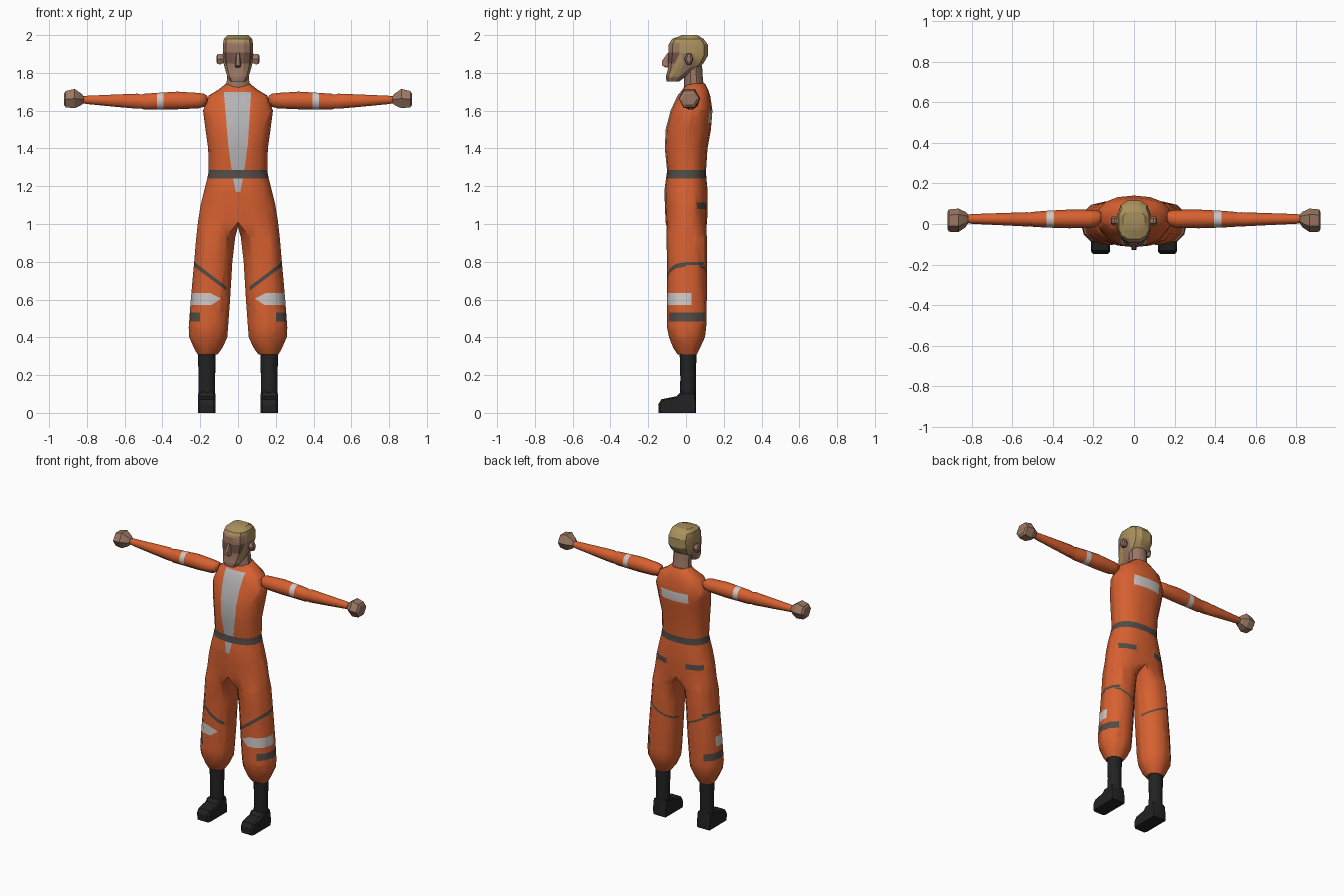
import bpy, bmesh, math
from mathutils import Vector

if "Cube" in bpy.data.objects:
    bpy.data.objects.remove(bpy.data.objects["Cube"])

COLOURS = {
    "orange_cloth": (0.68, 0.118, 0.03), "grey_shirt": (0.46, 0.45, 0.45),
    "pale_patch": (0.62, 0.58, 0.56), "dark_strap": (0.085, 0.072, 0.062),
    "black_boot": (0.016, 0.016, 0.016), "skin": (0.33, 0.185, 0.125),
    "blond_hair": (0.40, 0.285, 0.11), "eye_shade": (0.17, 0.085, 0.065),
}
MATS = {}
for key, rgb in COLOURS.items():
    MATS[key] = bpy.data.materials.new(key)
    MATS[key].diffuse_color = (*rgb, 1)


def finish(bm, name, mats, angle=40):
    bmesh.ops.recalc_face_normals(bm, faces=bm.faces)
    me = bpy.data.meshes.new(name)
    bm.to_mesh(me)
    bm.free()
    for m in mats:
        me.materials.append(MATS[m])
    ob = bpy.data.objects.new(name, me)
    bpy.context.collection.objects.link(ob)
    if angle:
        bpy.ops.object.select_all(action='DESELECT')
        ob.select_set(True)
        bpy.context.view_layer.objects.active = ob
        bpy.ops.object.shade_smooth_by_angle(angle=math.radians(angle))
    return ob


def spow(v, e):
    return math.copysign(abs(v) ** e, v)


def ring_z(z, cx, rx, y0, y1, n, start=0.0, e=1.0):
    """Horizontal ring; index 0 faces the front when start is 0."""
    pts = []
    for i in range(n):
        a = start + 2 * math.pi * i / n
        pts.append((cx + rx * spow(math.sin(a), e),
                    (y0 + y1) / 2 - (y1 - y0) / 2 * spow(math.cos(a), e), z))
    return pts


def ring_x(x, zc, rz, yc, ry, n):
    return [(x, yc + ry * math.cos(2 * math.pi * i / n),
             zc + rz * math.sin(2 * math.pi * i / n)) for i in range(n)]


def bridge(bm, a, b):
    n = len(a)
    for i in range(n):
        bm.faces.new((a[i], a[(i + 1) % n], b[(i + 1) % n], b[i]))


def loft(bm, rings, start=None, cap0=True, cap1=True):
    loops = [[bm.verts.new(p) for p in r] for r in rings]
    if start:
        loops.insert(0, start)
    for a, b in zip(loops, loops[1:]):
        bridge(bm, a, b)
    if cap0:
        bm.faces.new(loops[0])
    if cap1:
        bm.faces.new(loops[-1])
    return loops


def paint(bm, mat, poly, axes=(0, 2), limits=()):
    """Cut a convex outline into the surface and colour the faces inside it."""
    planes = [(Vector(c), Vector(n)) for c, n in limits]
    mid = [sum(p[k] for p in poly) / len(poly) for k in (0, 1)]
    for p, q in zip(poly, poly[1:] + poly[:1]):
        n2 = (q[1] - p[1], p[0] - q[0])
        if n2[0] * (mid[0] - p[0]) + n2[1] * (mid[1] - p[1]) > 0:
            n2 = (-n2[0], -n2[1])
        co, no = Vector(), Vector()
        co[axes[0]], co[axes[1]] = p
        no[axes[0]], no[axes[1]] = n2
        planes.append((co, no))
    inside = list(bm.faces)
    for k, (co, no) in enumerate(planes):
        geom = {*inside, *(e for f in inside for e in f.edges),
                *(v for f in inside for v in f.verts)}
        bmesh.ops.bisect_plane(bm, geom=list(geom), dist=1e-5, plane_co=co, plane_no=no)
        inside = [f for f in bm.faces if all(
            (f.calc_center_median() - c).dot(m) < 0 for c, m in planes[:k + 1])]
    for f in inside:
        f.material_index = mat


def rect(a0, b0, a1, b1):
    return [(a0, b0), (a1, b0), (a1, b1), (a0, b1)]


FRONT = ((0, 0, 0), (0, 1, 0))
BACK = ((0, 0.02, 0), (0, -1, 0))

# Overalls: torso that splits into two trouser legs
bm = bmesh.new()
torso = [(1.745, .062, .005, .10), (1.71, .105, -.02, .118), (1.68, .155, -.045, .128),
         (1.60, .185, -.082, .14), (1.50, .172, -.108, .132), (1.40, .158, -.112, .114),
         (1.28, .155, -.10, .106), (1.24, .163, -.106, .108), (1.18, .178, -.114, .114),
         (1.10, .198, -.112, .114), (1.01, .212, -.108, .112)]
hip = loft(bm, [ring_z(z, 0, r, a, b, 16, 0, .88) for z, r, a, b in torso], cap1=False)[-1]
crotch = [bm.verts.new((0, y, .985)) for y in (.055, 0, -.055)]
legs = [(.93, .015, .221, -.104, .11), (.80, .03, .232, -.10, .11), (.60, .042, .25, -.10, .11),
        (.45, .053, .261, -.10, .107), (.40, .057, .258, -.09, .10),
        (.345, .082, .234, -.068, .075), (.31, .108, .215, -.045, .058)]
for s in (1, -1):
    half = [hip[(s * i) % 16] for i in range(9)] + crotch
    rings = [[(s * x, y, z) for x, y, z in ring_z(z, (a + b) / 2, (b - a) / 2, f, k, 12,
                                                  -math.pi / 6, .92)] for z, a, b, f, k in legs]
    loft(bm, rings, start=half, cap0=False)

# Shirt opening, belt and back patch
paint(bm, 1, [(-.075, 1.70), (.07, 1.70), (.052, 1.42), (.032, 1.27), (.012, 1.17),
              (-.012, 1.17), (-.032, 1.27), (-.052, 1.42)], limits=[FRONT])
paint(bm, 3, rect(-1, 1.242, 1, 1.285))
paint(bm, 2, rect(-.10, 1.535, .10, 1.60), limits=[BACK])
# Straps, pockets and patches on each leg
for s in (1, -1):
    outer = ((s * .17, 0, 0), (-s, 0, 0))
    paint(bm, 3, [(s * .24, .805), (s * .24, .78), (s * .06, .645), (s * .06, .668)], limits=[FRONT])
    paint(bm, 3, rect(0, .782, .095, .80), axes=(1, 2), limits=[outer])
    paint(bm, 3, [(s * .21, .785), (s * .21, .772), (s * .04, .69), (s * .04, .703)], limits=[BACK])
    paint(bm, 2, [(s * .3, .57), (s * .3, .635), (s * .15, .635), (s * .09, .605), (s * .14, .57)],
          limits=[((0, .03, 0), (0, 1, 0))])
    paint(bm, 3, rect(s * .2, .485, s * .3, .532))
    paint(bm, 3, rect(s * .07, 1.08, s * .175, 1.115), limits=[BACK])
finish(bm, "overalls", ["orange_cloth", "grey_shirt", "pale_patch", "dark_strap"], 50)

for s, side in ((1, "left"), (-1, "right")):
    # Sleeve with elbow crease and pale band
    bm = bmesh.new()
    arm = [(.162, 1.66, .018, .035, .02), (.178, 1.655, .036, .028, .038),
           (.21, 1.653, .043, .025, .045), (.32, 1.654, .049, .025, .046),
           (.42, 1.651, .046, .024, .042), (.495, 1.648, .044, .023, .037),
           (.513, 1.648, .038, .023, .034), (.53, 1.65, .042, .023, .035),
           (.65, 1.653, .034, .024, .030), (.80, 1.657, .023, .025, .024),
           (.825, 1.658, .018, .025, .019)]
    loft(bm, [ring_x(s * x, zc, rz, yc, ry, 10) for x, zc, rz, yc, ry in arm])
    paint(bm, 1, rect(s * .395, 1, s * .43, 2))
    finish(bm, side + "_sleeve", ["orange_cloth", "pale_patch"])

    # Fist
    bm = bmesh.new()
    fist = [(.815, 1.658, .018, .025, .019), (.83, 1.66, .036, .022, .038),
            (.865, 1.664, .059, .018, .058), (.912, 1.661, .050, .017, .055),
            (.92, 1.66, .036, .018, .04)]
    loft(bm, [ring_x(s * x, zc, rz, yc, ry, 6) for x, zc, rz, yc, ry in fist])
    finish(bm, side + "_fist", ["skin"], 20)

    # Boot shaft and foot
    bm = bmesh.new()
    shaft = [(.06, .047, -.035, .052), (.18, .046, -.03, .052), (.33, .05, -.034, .056)]
    loft(bm, [ring_z(z, s * .165, r, a, b, 10) for z, r, a, b in shaft])
    finish(bm, side + "_boot_shaft", ["black_boot"])
    bm = bmesh.new()
    profile = [(.052, 0), (-.145, 0), (-.147, .045), (-.13, .072), (-.05, .088),
               (-.03, .11), (.045, .11), (.054, .05)]
    loft(bm, [[(s * .165 + x, y * k, z * k) for y, z in profile]
              for x, k in ((-.047, .92), (-.036, 1), (.036, 1), (.047, .92))])
    finish(bm, side + "_boot_foot", ["black_boot"], 30)

    # Ear
    bm = bmesh.new()
    loft(bm, [ring_x(s * x, 1.873, r, .015, r * .7, 6)
              for x, r in ((.07, .02), (.095, .033), (.108, .03), (.114, .018))])
    finish(bm, side + "_ear", ["skin"], 20)

# Neck
bm = bmesh.new()
loft(bm, [ring_z(z, 0, r, a, b, 10) for z, r, a, b in
          ((1.70, .072, -.012, .105), (1.76, .062, -.01, .09), (1.84, .06, -.012, .085))])
finish(bm, "neck", ["skin"])

# Head with hair, beard and shaded eye band
bm = bmesh.new()
head = [(1.755, .042, -.104, -.035), (1.78, .058, -.108, .0), (1.82, .07, -.098, .06),
        (1.85, .078, -.098, .095), (1.89, .083, -.096, .118), (1.95, .082, -.094, .118),
        (1.98, .077, -.076, .095), (2.0, .055, -.02, .062)]
loft(bm, [ring_z(z, 0, r, a, b, 12, math.pi / 12, .72) for z, r, a, b in head])
paint(bm, 2, rect(-.1, 1.85, .1, 1.907), limits=[((0, -.035, 0), (0, 1, 0))])
paint(bm, 1, rect(-.2, 1.962, .2, 2.1), axes=(1, 2))
paint(bm, 1, rect(-.035, 1.905, .2, 1.97), axes=(1, 2))
paint(bm, 1, rect(.048, 1.79, .2, 1.91), axes=(1, 2))
for s in (1, -1):
    paint(bm, 1, [(-.092, 1.775), (-.04, 1.775), (-.015, 1.85), (-.03, 1.91), (-.06, 1.85)],
          axes=(1, 2), limits=[((s * .03, 0, 0), (-s, 0, 0))])
finish(bm, "head", ["skin", "blond_hair", "eye_shade"], 25)

# Nose
bm = bmesh.new()
loft(bm, [[(-w, -.085, z), (w, -.085, z), (w * .6, y, z), (-w * .6, y, z)]
          for z, w, y in ((1.905, .01, -.098), (1.865, .015, -.126),
                          (1.84, .019, -.128), (1.828, .014, -.108))])
finish(bm, "nose", ["skin"], 0)

for m in bpy.data.materials:
    if m.users and not m.is_grease_pencil:
        m.use_nodes = True
        m.node_tree.nodes["Principled BSDF"].inputs["Base Color"].default_value = m.diffuse_color
